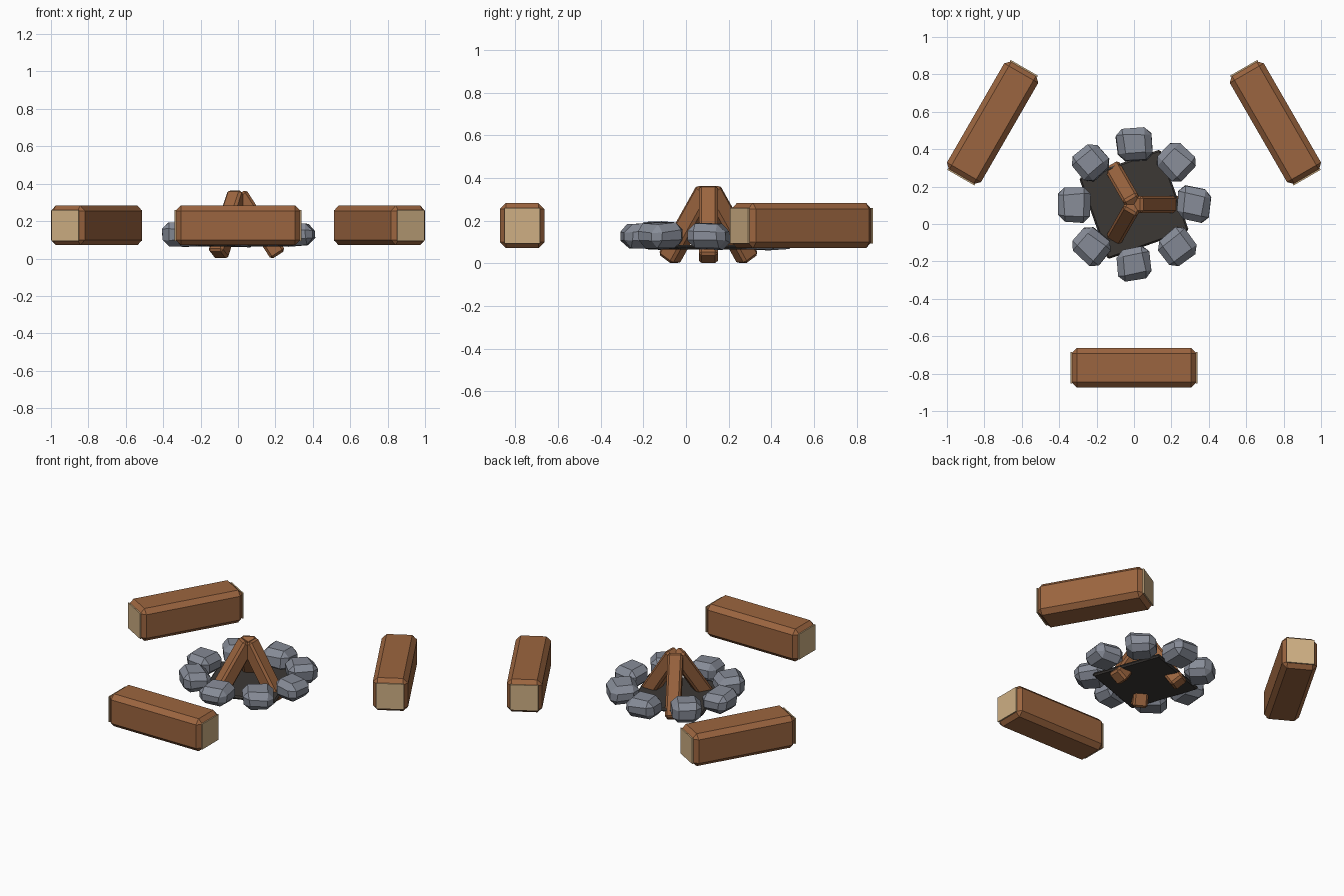
import bpy, bmesh, math, random
from mathutils import Matrix, Vector

if "Cube" in bpy.data.objects:
    bpy.data.objects.remove(bpy.data.objects["Cube"])

random.seed(4)
FIRE = Vector((0, 0.105, 0))          # middle of the fire pit


def material(name, rgb):
    m = bpy.data.materials.new(name)
    m.diffuse_color = (*rgb, 1)
    m.use_nodes = True
    m.node_tree.nodes["Principled BSDF"].inputs["Base Color"].default_value = m.diffuse_color
    return m


WOOD = material("wood", (0.33, 0.13, 0.05))
CUT = material("cut_wood", (0.62, 0.43, 0.23))
STONE = material("stone", (0.24, 0.26, 0.31))
ASH = material("ash", (0.045, 0.04, 0.036))


def chamfered_box(name, size, matrix, mat, chamfer=0.0, jitter=0.0):
    """Flat-shaded box, optionally roughened, with all edges chamfered."""
    bm = bmesh.new()
    bmesh.ops.create_cube(bm, size=1)
    bmesh.ops.scale(bm, vec=size, verts=bm.verts)
    for v in bm.verts:
        v.co += Vector([random.uniform(-jitter, jitter) for _ in range(3)])
    if chamfer:
        bmesh.ops.bevel(bm, geom=bm.edges[:], offset=chamfer, segments=1,
                        profile=0.5, affect='EDGES')
    mesh = bpy.data.meshes.new(name)
    bm.to_mesh(mesh)
    bm.free()
    mesh.materials.append(mat)
    obj = bpy.data.objects.new(name, mesh)
    obj.matrix_world = matrix
    bpy.context.collection.objects.link(obj)
    return obj


def around(angle, radius, z):
    """Frame on a circle about the fire, local x pointing outwards."""
    return (Matrix.Translation(FIRE) @ Matrix.Rotation(math.radians(angle), 4, 'Z')
            @ Matrix.Translation((radius, 0, z)))


# Three log seats with pale cut ends
for n, angle in enumerate((30, 150, 270), 1):
    frame = around(angle, 0.873, 0.177)
    chamfered_box(f"log_seat_{n}", (0.21, 0.67, 0.212), frame, WOOD, 0.029)
    for side, s in (("a", -1), ("b", 1)):
        chamfered_box(f"log_cut_end_{n}{side}", (0.168, 0.008, 0.166),
                      frame @ Matrix.Translation((0, s * 0.335, 0)), CUT)

# Ring of eight stones
for n in range(8):
    turn = Matrix.Rotation(random.uniform(-0.15, 0.15), 4, 'Z')
    chamfered_box(f"stone_{n + 1}", (0.172, 0.178, 0.122),
                  around(n * 45, 0.321, 0.126) @ turn, STONE, 0.036, 0.012)

# Ash bed
chamfered_box("ash_bed", (0.46, 0.46, 0.022), around(19.5, 0, 0.076), ASH, 0.009)

# Leaning firewood sticks
foot, tip = Vector((0.215, 0, 0.019)), Vector((0.005, 0, 0.345))
lean = -math.atan2(foot.x - tip.x, tip.z - foot.z)
middle = (foot + tip) / 2
for n, angle in enumerate((0, 120, 240), 1):
    frame = around(angle, middle.x, middle.z) @ Matrix.Rotation(lean, 4, 'Y')
    chamfered_box(f"firewood_{n}", (0.09, 0.09, (tip - foot).length),
                  frame, WOOD, 0.013)
